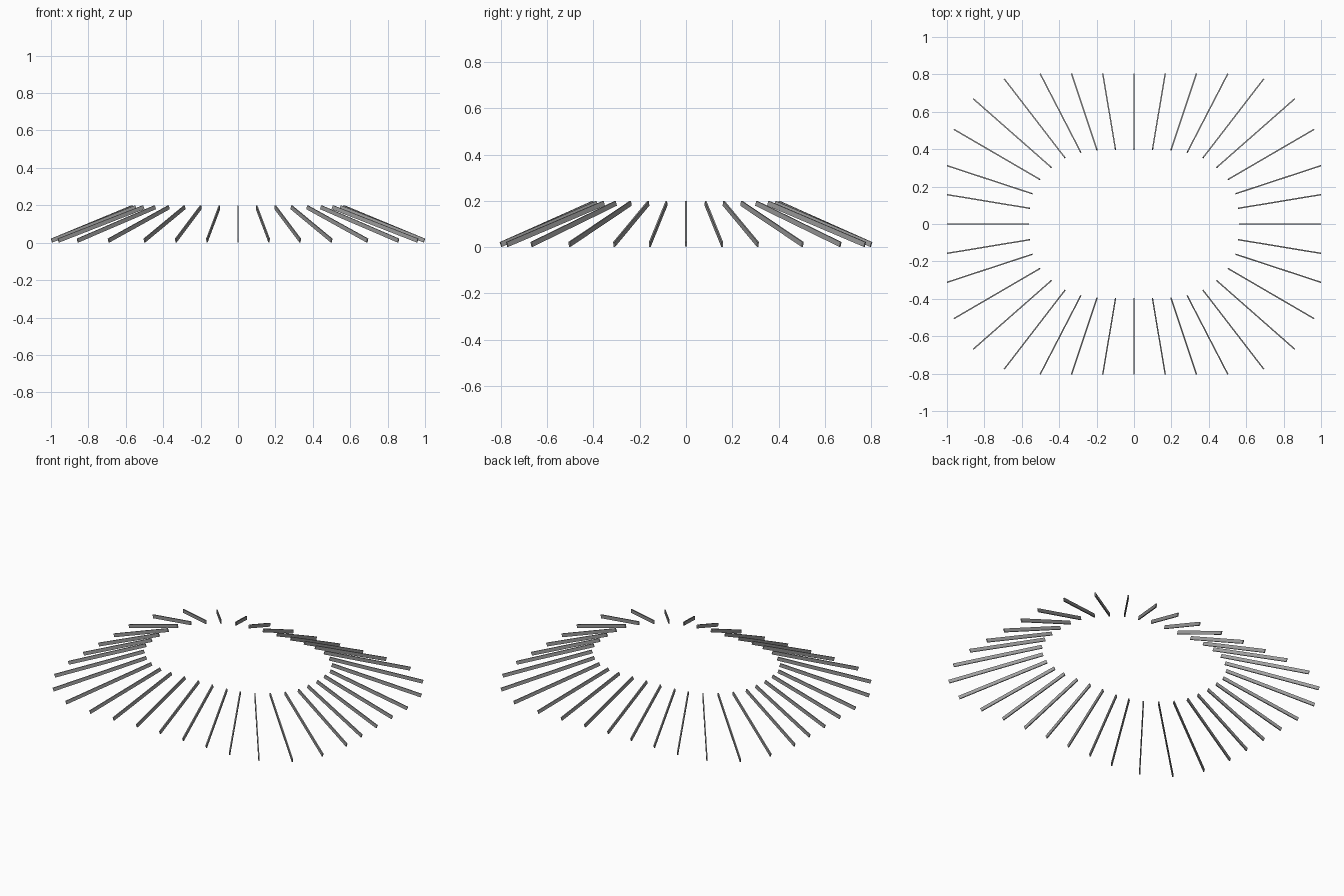
import bpy
from mathutils import Vector, Matrix

cube = bpy.data.objects.get("Cube")
if cube:
    bpy.data.objects.remove(cube, do_unlink=True)

grey = bpy.data.materials.new("rafter_grey")
grey.use_nodes = True
colour = (0.35, 0.35, 0.35, 1)
grey.diffuse_color = colour
grey.node_tree.nodes["Principled BSDF"].inputs["Base Color"].default_value = colour

WIDTH, DEPTH = 0.007, 0.022
FOOT, HEAD = 0.022, 0.2      # heights of the rafter's upper edge at eave and ring

# One quarter of the roof: eave x, y and ring x, y of each rafter
QUARTER = [
    (0, 0.804, 0, 0.405), (0.167, 0.804, 0.1, 0.405), (0.334, 0.804, 0.2, 0.402),
    (0.502, 0.804, 0.287, 0.388), (0.694, 0.776, 0.372, 0.358),
    (0.86, 0.67, 0.446, 0.306), (0.963, 0.506, 0.508, 0.241),
    (1, 0.312, 0.55, 0.164), (1, 0.157, 0.564, 0.085), (1, 0, 0.57, 0),
]


def add_rafter(name, eave, ring):
    """Sloping board with square-cut ends, its upper edge running eave to ring."""
    along = (ring - eave).normalized()
    side = Vector((0, 0, 1)).cross(along).normalized()
    up = along.cross(side)
    bpy.ops.mesh.primitive_cube_add(size=1)
    board = bpy.context.object
    board.name = name
    turn = Matrix((along, side, up)).transposed().to_4x4()
    size = Matrix.Diagonal(((ring - eave).length, WIDTH, DEPTH, 1))
    centre = Matrix.Translation((eave + ring) / 2 - up * DEPTH / 2)
    board.data.transform(centre @ turn @ size)
    board.data.materials.append(grey)


# Mirror the quarter about both axes, skipping doubles on the axes
for i, (ex, ey, rx, ry) in enumerate(QUARTER):
    for sx, x_name in ((1, "left"), (-1, "right")):
        for sy, y_name in ((-1, "front"), (1, "back")):
            if (ex == 0 and sx < 0) or (ey == 0 and sy > 0):
                continue
            add_rafter(f"rafter_{y_name}_{x_name}_{i + 1}",
                       Vector((sx * ex, sy * ey, FOOT)),
                       Vector((sx * rx, sy * ry, HEAD)))
